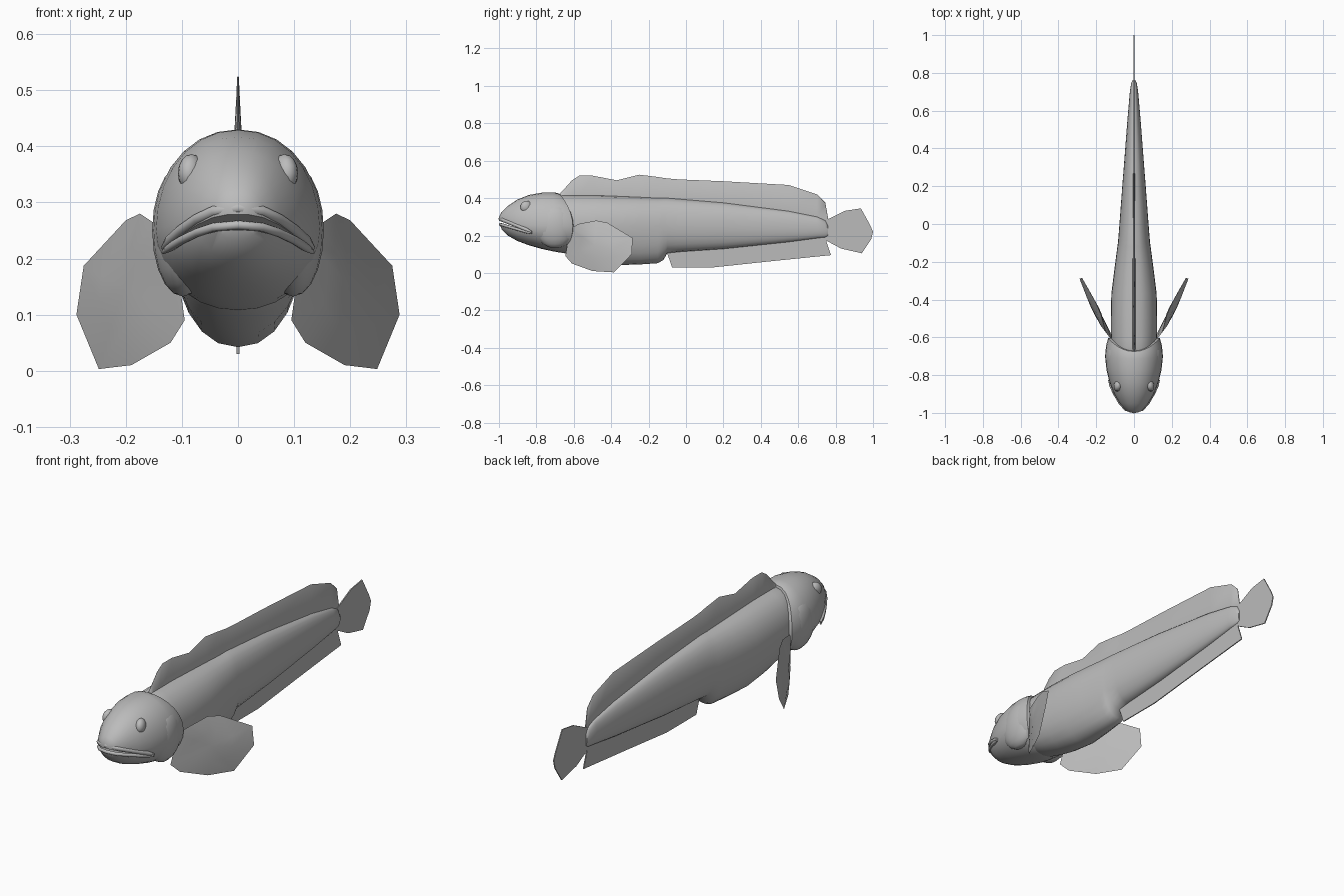
import bpy, bmesh, math
from mathutils import Vector

if "Cube" in bpy.data.objects:
    bpy.data.objects.remove(bpy.data.objects["Cube"])

grey = bpy.data.materials.new("plain_grey")
grey.diffuse_color = (0.5, 0.5, 0.5, 1)
grey.use_nodes = True
grey.node_tree.nodes["Principled BSDF"].inputs["Base Color"].default_value = grey.diffuse_color


def finish(ob, angle=45):
    ob.data.materials.clear()
    ob.data.materials.append(grey)
    bpy.ops.object.select_all(action='DESELECT')
    ob.select_set(True)
    bpy.context.view_layer.objects.active = ob
    bpy.ops.object.shade_smooth_by_angle(angle=math.radians(angle))
    return ob


def make(name, bm, angle=45):
    bmesh.ops.recalc_face_normals(bm, faces=bm.faces)
    me = bpy.data.meshes.new(name)
    bm.to_mesh(me)
    bm.free()
    ob = bpy.data.objects.new(name, me)
    bpy.context.collection.objects.link(ob)
    return finish(ob, angle)


def loft(name, rings, angle=45):
    """Skin closed rings of points and cap both ends."""
    bm = bmesh.new()
    vs = [[bm.verts.new(p) for p in r] for r in rings]
    n = len(vs[0])
    for a, b in zip(vs, vs[1:]):
        for i in range(n):
            j = (i + 1) % n
            bm.faces.new((a[i], a[j], b[j], b[i]))
    bm.faces.new(vs[0])
    bm.faces.new(vs[-1][::-1])
    return make(name, bm, angle)


def mirrored(half):
    """Close a bottom-to-top half profile whose ends lie on x = 0."""
    return half + [(-x, y, z) for x, y, z in half[-2:0:-1]]


def thin_fin(name, outline, thick):
    """Flat upright fin drawn in the side plane."""
    bm = bmesh.new()
    f = bm.faces.new([bm.verts.new((-thick / 2, y, z)) for y, z in outline])
    g = bmesh.ops.extrude_face_region(bm, geom=[f])
    bmesh.ops.translate(bm, vec=(thick, 0, 0),
                        verts=[v for v in g['geom'] if isinstance(v, bmesh.types.BMVert)])
    return make(name, bm)


# Body with the dorsal fin drawn out of its crest: y, bottom, middle, half width, crest, fin top
body = [(-.80, .17, .28, .08, .38, .385), (-.68, .12, .26, .11, .41, .42),
        (-.65, .105, .255, .118, .415, .45), (-.61, .092, .25, .122, .415, .495),
        (-.57, .08, .25, .123, .415, .52), (-.50, .062, .25, .123, .415, .52),
        (-.37, .042, .25, .12, .41, .495), (-.25, .045, .25, .105, .405, .525),
        (-.15, .052, .25, .092, .4, .513), (-.12, .07, .25, .088, .4, .508),
        (-.10, .105, .25, .085, .4, .505), (-.04, .112, .25, .08, .395, .5),
        (.20, .128, .25, .062, .375, .49), (.55, .165, .24, .035, .33, .47),
        (.70, .185, .235, .022, .30, .42), (.745, .19, .23, .015, .28, .375),
        (.76, .2, .23, .009, .25, .29)]
rings = []
for y, zb, zc, w, zt, fin in body:
    half = [(0, y, zb)]
    for k in range(1, 7):
        t = math.pi / 2 * k / 6
        half.append((w * math.sin(t) ** .9, y, zc - (zc - zb) * math.cos(t)))
    for k in range(1, 7):
        t = math.pi / 2 * k / 6
        half.append((w * math.cos(t) + .007 * k / 6 * min(1, w * 10), y, zc + (zt - zc) * math.sin(t)))
    half += [(.0015, y, fin - .002), (0, y, fin)]
    rings.append(mirrored(half))
loft("body_and_dorsal_fin", rings, 60)

# Head shell: y, bottom, middle, top, half width, amount the rear edge sweeps forward
head = [(-.999, .268, .285, .30, .018, 0), (-.985, .232, .28, .327, .045, 0),
        (-.95, .198, .272, .36, .075, 0), (-.90, .17, .262, .393, .105, 0),
        (-.84, .148, .256, .417, .129, 0), (-.77, .128, .252, .429, .146, 0),
        (-.70, .115, .25, .43, .152, .2), (-.64, .108, .25, .428, .147, .7),
        (-.605, .107, .25, .422, .137, 1), (-.60, .125, .25, .405, .115, 1)]
rings = []
for y, zb, zc, zt, w, s in head:
    half = []
    for k in range(15):
        t = -math.pi / 2 + math.pi * k / 14
        c, q = math.cos(t), math.sin(t)
        z = zc + q * (zt - zc if q > 0 else zc - zb)
        half.append((0 if k in (0, 14) else w * c ** .95, y - s * q * q * (.07 if q > 0 else .045), z))
    rings.append(mirrored(half))
head_ob = loft("head", rings, 50)

# Mouth slit cut as a wedge that closes at the jaw corners
bm = bmesh.new()
tri = [(-1.06, .302), (-1.06, .266), (-.83, .214)]
sides = [[bm.verts.new((x, y, z)) for y, z in tri] for x in (-.2, .2)]
bm.faces.new(sides[0])
bm.faces.new(sides[1][::-1])
for i in range(3):
    j = (i + 1) % 3
    bm.faces.new((sides[0][i], sides[0][j], sides[1][j], sides[1][i]))
cutter = make("mouth_cutter", bm)
mod = head_ob.modifiers.new("mouth", 'BOOLEAN')
mod.operation = 'DIFFERENCE'
mod.object = cutter
mod.solver = 'EXACT'
bpy.context.view_layer.objects.active = head_ob
bpy.ops.object.modifier_apply(modifier="mouth")
bpy.data.objects.remove(cutter)
finish(head_ob, 45)

# Lips following the edges of the mouth
lip_path = [(0, -.993), (.043, -.98), (.072, -.947), (.1, -.9), (.121, -.855), (.133, -.825)]
for name, z0, slope, r in (("upper_lip", .293, .42, .010), ("lower_lip", .262, .29, .008)):
    right = [(x, y, z0 - slope * (y + 1)) for x, y in lip_path]
    pts = [(-x, y, z) for x, y, z in right[:0:-1]] + right
    cu = bpy.data.curves.new(name, 'CURVE')
    cu.dimensions = '3D'
    cu.bevel_depth = r
    cu.bevel_resolution = 2
    cu.use_fill_caps = True
    sp = cu.splines.new('POLY')
    sp.points.add(len(pts) - 1)
    for i, (p, co) in enumerate(zip(sp.points, pts)):
        p.co = (*co, 1)
        p.radius = .45 if i in (0, len(pts) - 1) else 1
    ob = bpy.data.objects.new(name, cu)
    bpy.context.collection.objects.link(ob)
    bpy.ops.object.select_all(action='DESELECT')
    ob.select_set(True)
    bpy.context.view_layer.objects.active = ob
    bpy.ops.object.convert(target='MESH')
    finish(bpy.context.object, 60)


def ellipsoid(name, centre, radii, seg, tilt=0):
    bm = bmesh.new()
    bmesh.ops.create_uvsphere(bm, u_segments=seg, v_segments=seg // 2, radius=1)
    for v in bm.verts:
        v.co = Vector((v.co.x * radii[0], v.co.y * radii[1], v.co.z * radii[2]))
    ob = make(name, bm, 60)
    ob.location = centre
    ob.rotation_euler = (0, 0, tilt)


# Pectoral fin outline, swept back and outward
pectoral = [(.115, -.62, .235), (.148, -.575, .262), (.175, -.48, .28), (.2, -.42, .268),
            (.275, -.285, .187), (.288, -.29, .1), (.248, -.385, .003), (.19, -.5, .01),
            (.12, -.61, .05), (.095, -.645, .09)]
for side, s in (("right", 1), ("left", -1)):
    ellipsoid(side + "_eye", (s * .083, -.853, .352), (.023, .034, .034), 16, s * .3)
    ellipsoid(side + "_gill_cover", (s * .098, -.70, .25), (.055, .11, .118), 20)
    bm = bmesh.new()
    rim = [Vector(p) for p in pectoral]
    mid = sum(rim, Vector()) / len(rim)
    normal = Vector((.88, -.46, 0))
    edge = [bm.verts.new((s * p.x, p.y, p.z)) for p in rim]
    for d in (.017, -.012):
        inner = []
        for p in rim:
            q = mid.lerp(p, .5) + normal * d * .8
            inner.append(bm.verts.new((s * q.x, q.y, q.z)))
        c = mid + normal * d
        hub = bm.verts.new((s * c.x, c.y, c.z))
        for i in range(len(rim)):
            j = (i + 1) % len(rim)
            bm.faces.new((edge[i], edge[j], inner[j], inner[i]))
            bm.faces.new((inner[i], inner[j], hub))
    make(side + "_pectoral_fin", bm, 60)

# Anal fin and tail fin
thin_fin("anal_fin", [(-.105, .115), (-.09, .075), (-.075, .03), (.15, .03), (.45, .062), (.775, .095),
                      (.75, .17), (.755, .205), (.55, .175), (.2, .14), (-.04, .125)], .005)
thin_fin("tail_fin", [(.735, .28), (.76, .288), (.85, .332), (.935, .345), (.985, .255), (1, .22),
                      (.99, .18), (.94, .105), (.83, .13), (.755, .17), (.735, .2)], .005)
